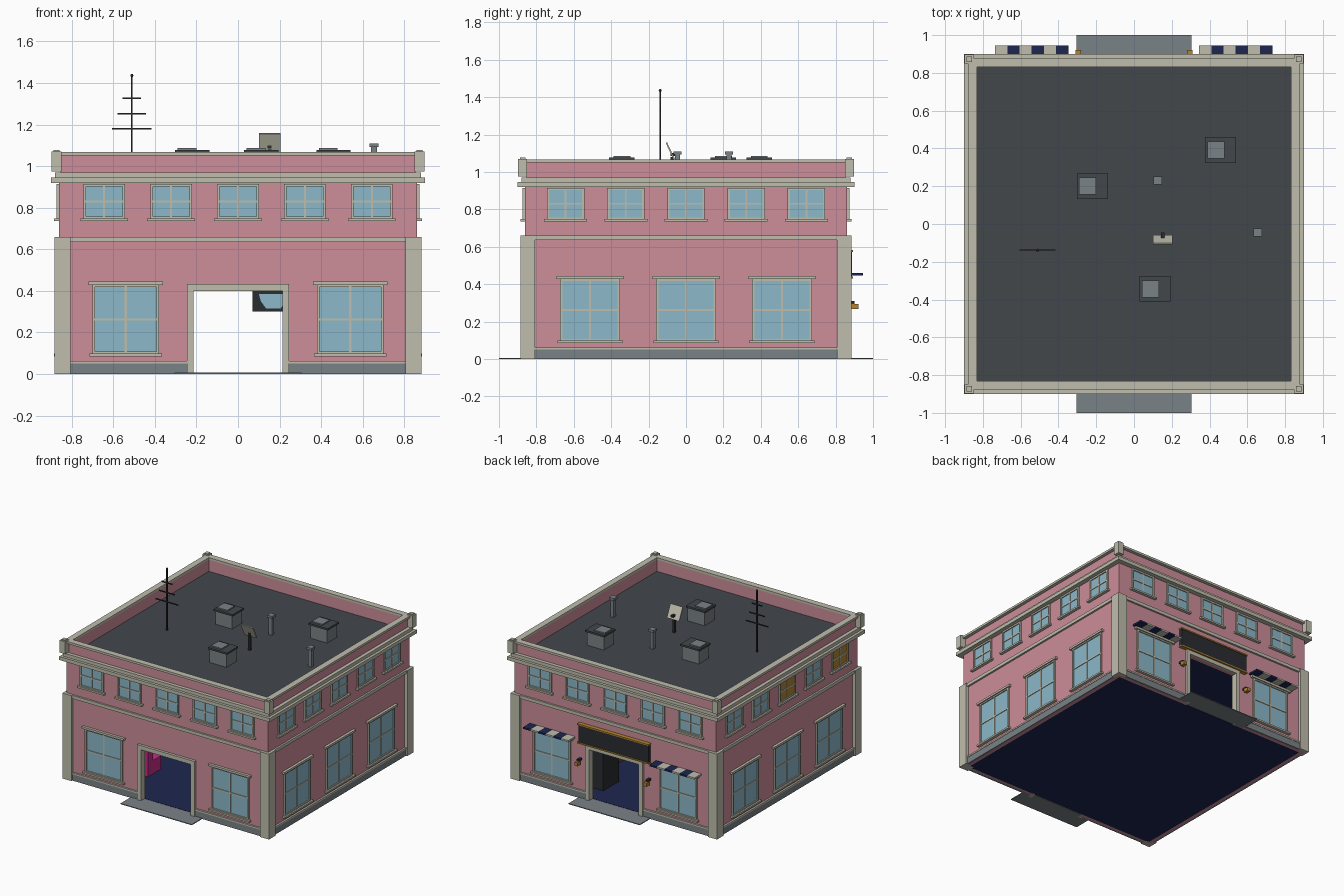
import bpy, bmesh, math
from mathutils import Matrix, Vector

if "Cube" in bpy.data.objects:
    bpy.data.objects.remove(bpy.data.objects["Cube"])


def mat(name, r, g, b):
    m = bpy.data.materials.new(name)
    lin = [((c / 255 + 0.055) / 1.055) ** 2.4 for c in (r, g, b)]
    m.diffuse_color = (*lin, 1)
    m.use_nodes = True
    m.node_tree.nodes["Principled BSDF"].inputs["Base Color"].default_value = m.diffuse_color
    return m


PINK = mat("pink_plaster", 205, 141, 154)
STONE = mat("pale_stone", 192, 190, 174)
GLASS = mat("blue_glass", 140, 184, 202)
GREY = mat("mid_grey", 122, 130, 134)
ROOF = mat("roof_dark_grey", 66, 71, 75)
NAVY = mat("navy", 30, 38, 80)
MAGENTA = mat("magenta", 195, 45, 135)
GOLD = mat("gold", 180, 133, 45)
WOOD = mat("brown_wood", 110, 72, 42)
BLACK = mat("near_black", 42, 44, 48)


def finish(name, bm, m):
    bmesh.ops.recalc_face_normals(bm, faces=bm.faces)
    me = bpy.data.meshes.new(name)
    bm.to_mesh(me)
    bm.free()
    me.materials.append(m)
    ob = bpy.data.objects.new(name, me)
    bpy.context.collection.objects.link(ob)
    return ob


def boxes(name, m, items):
    """One object from boxes given as (x0, x1, y0, y1, z0, z1)."""
    bm = bmesh.new()
    for x0, x1, y0, y1, z0, z1 in items:
        mx = Matrix.Translation(((x0 + x1) / 2, (y0 + y1) / 2, (z0 + z1) / 2))
        mx = mx @ Matrix.Diagonal((abs(x1 - x0), abs(y1 - y0), z1 - z0, 1))
        bmesh.ops.create_cube(bm, size=1, matrix=mx)
    return finish(name, bm, m)


def side(k, u0, u1, d0, d1, z0, z1):
    """Box on wall k (0 front, 1 right, 2 back, 3 left); u along, d outward."""
    p = [[(u, -d), (d, u), (-u, d), (-d, -u)][k] for u, d in ((u0, d0), (u1, d1))]
    xs, ys = sorted((p[0][0], p[1][0])), sorted((p[0][1], p[1][1]))
    return (*xs, *ys, z0, z1)


def ring(outer, inner, z0, z1):
    """Four boxes forming a square band."""
    return [side(k, *((-outer, outer) if k % 2 == 0 else (-inner, inner)),
                 inner, outer, z0, z1) for k in range(4)]


W, IN = 0.862, 0.835          # outer and inner wall planes
DOOR = 0.213                  # half width of doorway

# Ground floor walls with two aligned doorways, and their dark inner lining
walls, lining = [], []
for k in range(4):
    if k % 2:
        walls.append(side(k, -IN, IN, IN, W, 0, 0.64))
        lining.append(side(k, -IN, IN, IN - 0.005, IN, 0.005, 0.62))
    else:
        for s in (-1, 1):
            walls.append(side(k, s * DOOR, s * W, IN, W, 0, 0.64))
            lining.append(side(k, s * DOOR, s * IN, IN - 0.005, IN, 0.005, 0.62))
        walls.append(side(k, -DOOR, DOOR, IN, W, 0.40, 0.64))
boxes("ground_floor_walls", PINK, walls)
boxes("inner_lining", NAVY, lining)
boxes("floor", NAVY, [(-IN, IN, -IN, IN, 0, 0.005)])
boxes("ceiling", NAVY, [(-IN, IN, -IN, IN, 0.62, 0.64)])

# Upper storey, parapet and roof deck
boxes("upper_walls", PINK, ring(W, IN, 0.64, 0.945))
boxes("parapet", PINK, ring(0.853, 0.832, 0.945, 1.052))
boxes("roof_deck", ROOF, [(-IN, IN, -IN, IN, 0.94, 0.96)])
boxes("parapet_cap", STONE, ring(0.878, 0.83, 1.05, 1.067))
boxes("cornice", STONE, ring(0.9, 0.85, 0.918, 0.945) + ring(0.88, 0.85, 0.945, 0.97))
boxes("belt_course", STONE, ring(0.876, 0.85, 0.635, 0.66))

# Corner pilasters and parapet corner posts
C = [(a, b) for a in (-1, 1) for b in (-1, 1)]


def corner(i, o, z0, z1):
    return [(*sorted((a * i, a * o)), *sorted((b * i, b * o)), z0, z1) for a, b in C]


boxes("corner_pilasters", STONE, corner(0.806, 0.884, 0, 0.66))
boxes("corner_posts", STONE, corner(0.85, 0.898, 0.975, 1.07) + corner(0.858, 0.888, 1.07, 1.078))

# Plinth with its thin ledge, broken at the doorways, plus the door surrounds
plinth, ledge, surround = [], [], []
for k in range(4):
    spans = [(-0.806, 0.806)] if k % 2 else [(-0.806, -0.24), (0.24, 0.806)]
    for a, b in spans:
        plinth.append(side(k, a, b, 0.855, 0.873, 0, 0.05))
        ledge.append(side(k, a, b, 0.855, 0.876, 0.05, 0.062))
    if k % 2 == 0:
        for s in (-1, 1):
            surround.append(side(k, s * DOOR, s * 0.245, 0.83, 0.882, 0, 0.40))
        surround.append(side(k, -0.245, 0.245, 0.83, 0.882, 0.40, 0.432))
boxes("plinth", GREY, plinth)
boxes("plinth_ledge", STONE, ledge)
boxes("door_surrounds", STONE, surround)
boxes("door_steps", GREY, [(-0.305, 0.305, 0.84, 1.0, 0, 0.006), (-0.305, 0.305, -1.0, -0.84, 0, 0.006)])

# Windows: pane, frame, glazing bars, sill and lintel
panes, lit, frames, sills = [], [], [], []


def window(k, c, hw, z0, z1, big, glow=False):
    (lit if glow else panes).append(side(k, c - hw, c + hw, 0.86, 0.865, z0, z1))
    f = 0.01
    for s in (-1, 1):
        frames.append(side(k, c + s * (hw - 0.002), c + s * (hw + f), 0.86, 0.873, z0 - f, z1 + f))
    for z in (z0 - f, z1 - 0.002):
        frames.append(side(k, c - hw, c + hw, 0.86, 0.873, z, z + f + 0.002))
    zm = (z0 + z1) / 2
    frames.append(side(k, c - 0.005, c + 0.005, 0.86, 0.87, z0, z1))
    frames.append(side(k, c - hw, c + hw, 0.86, 0.87, zm - 0.005, zm + 0.005))
    sills.append(side(k, c - hw - 0.025, c + hw + 0.025, 0.855, 0.885, z0 - 0.02, z0 - 0.007))
    if big:
        sills.append(side(k, c - hw - 0.03, c + hw + 0.03, 0.855, 0.882, z1 + 0.008, z1 + 0.024))


for k in range(4):
    for i in range(-2, 3):
        window(k, i * 0.322, 0.09, 0.755, 0.905, False, k == 3 and i in (0, 2))
    for c in ((-0.513, 0, 0.513) if k % 2 else (-0.54, 0.54)):
        window(k, c, 0.15, 0.105, 0.42, True)
boxes("window_panes", GLASS, panes)
boxes("lit_window_panes", GOLD, lit)
boxes("window_frames", STONE, frames)
boxes("window_sills", STONE, sills)

# Striped awnings over the back windows
stripes = [[], []]
for start in (-0.735, 0.345):
    for i in range(6):
        x = start + i * 0.0645
        stripes[i % 2].append((x, x + 0.0645, 0.86, 0.945, 0.447, 0.46))
boxes("awning_pale_stripes", STONE, stripes[0])
boxes("awning_navy_stripes", NAVY, stripes[1])

# Blank sign board with gold trim, and two wall lamps
boxes("sign_board", BLACK, [(-0.3, 0.3, 0.86, 0.888, 0.435, 0.575)])
boxes("sign_trim", GOLD, [(-0.305, 0.305, 0.86, 0.894, z, z + 0.01) for z in (0.43, 0.572)])
boxes("lamp_brackets", BLACK, [(s * 0.295 - 0.01, s * 0.295 + 0.01, 0.86, 0.9, 0.295, 0.31) for s in (-1, 1)])
boxes("wall_lamps", GOLD, [(s * 0.295 - 0.014, s * 0.295 + 0.014, 0.885, 0.922, 0.268, 0.295) for s in (-1, 1)])

# Roof units: body, dark lid, offset grille
units = [(-0.22, 0.2), (0.459, 0.392), (0.112, -0.343)]
boxes("roof_unit_bodies", GREY, [(x - 0.072, x + 0.072, y - 0.06, y + 0.06, 0.96, 1.065) for x, y in units])
boxes("roof_unit_lids", ROOF, [(x - 0.082, x + 0.082, y - 0.068, y + 0.068, 1.063, 1.077) for x, y in units])
boxes("roof_unit_grilles", GREY, [(x - 0.07, x + 0.02, y - 0.045, y + 0.045, 1.077, 1.086) for x, y in units])
pipes = [(0.125, 0.23), (0.655, -0.045)]
boxes("vent_pipes", GREY, [(x - r, x + r, y - r, y + r, z0, z1) for x, y in pipes
                           for r, z0, z1 in ((0.014, 0.96, 1.1), (0.022, 1.092, 1.11))])

# Tilted receiver panel on a short post
panel = boxes("receiver_panel", STONE, [(-0.052, 0.052, -0.004, 0.004, -0.052, 0.052)])
panel.location = (0.152, -0.083, 1.11)
panel.rotation_euler = (math.radians(25), 0, 0)
boxes("receiver_post", BLACK, [(0.144, 0.16, -0.082, -0.066, 0.96, 1.08),
                               (0.142, 0.162, -0.082, -0.045, 1.085, 1.1)])

# Aerial mast with three crossbars and a tip ball
bars = [(1.18, 0.095), (1.252, 0.068), (1.327, 0.045)]
boxes("aerial", BLACK, [(-0.515, -0.507, -0.142, -0.134, 0.96, 1.435)] +
      [(-0.511 - w, -0.511 + w, -0.141, -0.135, z - 0.004, z + 0.004) for z, w in bars])
bm = bmesh.new()
bmesh.ops.create_uvsphere(bm, u_segments=10, v_segments=6, radius=0.008,
                          matrix=Matrix.Translation((-0.511, -0.138, 1.436)))
finish("aerial_tip", bm, BLACK)

# Interior: booths along the left wall, tables, cabinet and counter
seats, tables = [], []
for y in (-0.5, -0.05, 0.4):
    seats += [(-0.8, -0.4, y - 0.03, y + 0.03, 0.005, 0.27), (-0.8, -0.4, y + 0.03, y + 0.13, 0.005, 0.11)]
    tables += [(-0.78, -0.42, y + 0.19, y + 0.3, 0.15, 0.17), (-0.63, -0.57, y + 0.22, y + 0.27, 0.005, 0.15)]
boxes("booth_seats", MAGENTA, seats)
boxes("tables", WOOD, tables)
boxes("cabinet", BLACK, [(0.225, 0.42, 0.5, 0.69, 0.005, 0.36)])
boxes("counter", WOOD, [(0.4, 0.52, -0.6, 0.4, 0.005, 0.2)])

# Hanging panel with a bowl-shaped plate
boxes("hanging_panel", BLACK, [(0.07, 0.27, 0.4, 0.415, 0.30, 0.42), (0.165, 0.175, 0.403, 0.412, 0.42, 0.62)])
bm = bmesh.new()
shape = [(-0.07, 0.385), (-0.06, 0.35), (-0.035, 0.315), (0.035, 0.315), (0.06, 0.35), (0.07, 0.385)]
f = bm.faces.new([bm.verts.new((0.17 + x, 0.394, z)) for x, z in shape])
ext = bmesh.ops.extrude_face_region(bm, geom=[f])["geom"]
bmesh.ops.translate(bm, vec=Vector((0, 0.006, 0)), verts=[v for v in ext if isinstance(v, bmesh.types.BMVert)])
finish("bowl_plate", bm, GLASS)
